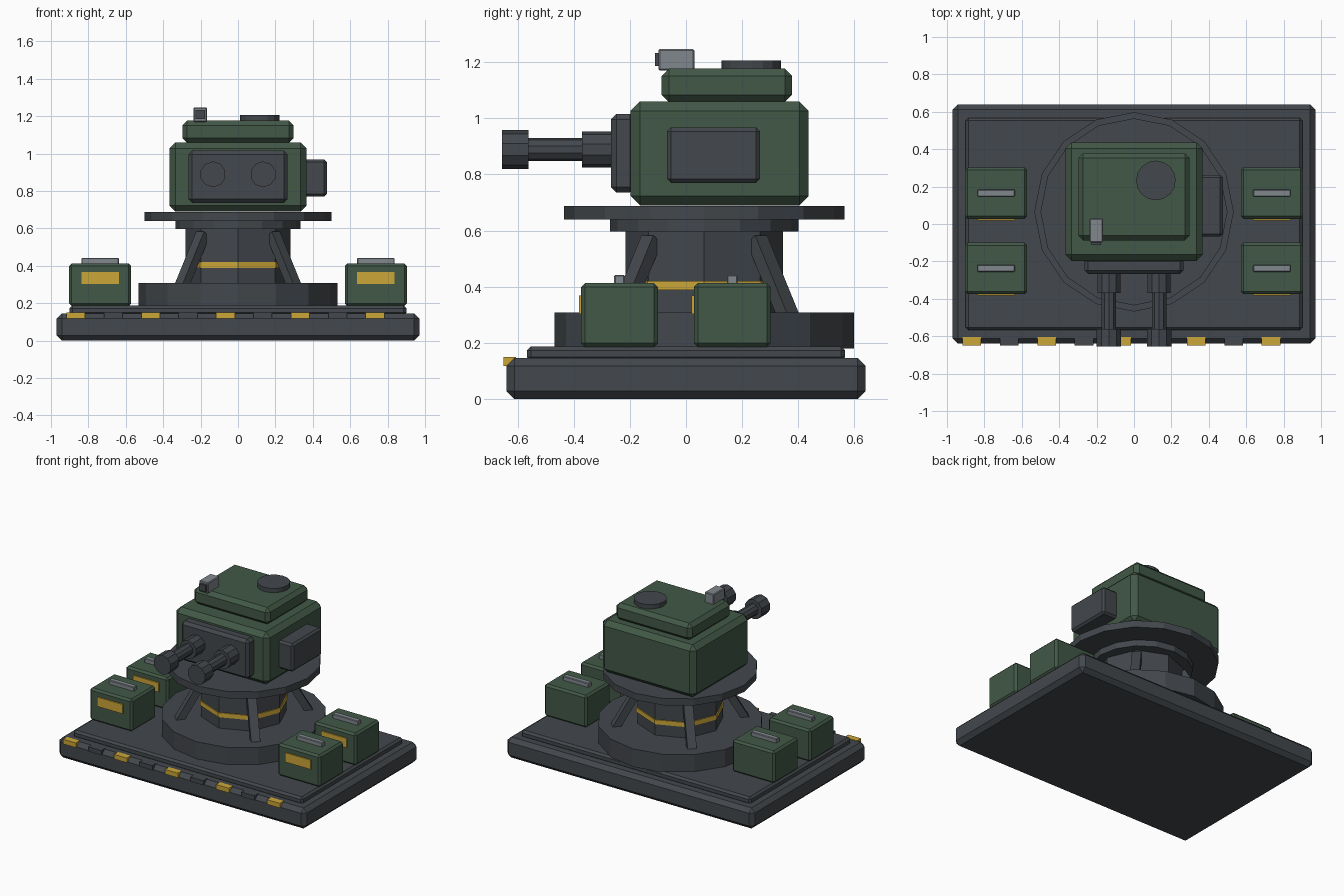
import bpy, bmesh, math
from mathutils import Matrix, Vector

cube = bpy.data.objects.get("Cube")
if cube:
    bpy.data.objects.remove(cube, do_unlink=True)


def material(name, rgb):
    m = bpy.data.materials.new(name)
    m.use_nodes = True
    m.diffuse_color = (*rgb, 1)
    m.node_tree.nodes["Principled BSDF"].inputs["Base Color"].default_value = (*rgb, 1)
    return m


DARK = material("dark gunmetal", (0.056, 0.064, 0.073))
GREEN = material("army green", (0.054, 0.098, 0.062))
YELLOW = material("hazard yellow", (0.60, 0.38, 0.04))
GREY = material("light steel", (0.22, 0.245, 0.27))


def finish(name, bm, mat, bevel=0):
    if bevel:
        bmesh.ops.bevel(bm, geom=bm.edges[:], offset=bevel, segments=1,
                        affect='EDGES', profile=0.5)
    mesh = bpy.data.meshes.new(name)
    bm.to_mesh(mesh)
    bm.free()
    mesh.materials.append(mat)
    ob = bpy.data.objects.new(name, mesh)
    bpy.context.collection.objects.link(ob)


def box(name, x, y, z, mat, bevel=0):
    """Chamfered box from (min, max) ranges."""
    bm = bmesh.new()
    bmesh.ops.create_cube(bm, size=1)
    for v in bm.verts:
        v.co = Vector([r[0] if c < 0 else r[1] for c, r in zip(v.co, (x, y, z))])
    finish(name, bm, mat, bevel)


def cylinder(name, start, end, radius, sides, mat):
    """Flat-sided cylinder between two points, along z or y."""
    a, b = Vector(start), Vector(end)
    bm = bmesh.new()
    bmesh.ops.create_cone(bm, cap_ends=True, segments=sides, radius1=radius,
                          radius2=radius, depth=(b - a).length)
    if a.y != b.y:
        bmesh.ops.rotate(bm, verts=bm.verts, matrix=Matrix.Rotation(math.pi / 2, 3, 'X'))
    bmesh.ops.translate(bm, verts=bm.verts, vec=(a + b) / 2)
    finish(name, bm, mat)


def around(centre, half):
    return (centre - half, centre + half)


# Base slab and deck
box("base_slab", (-0.97, 0.97), (-0.64, 0.64), (0, 0.146), DARK, 0.028)
box("deck_plate", (-0.90, 0.90), (-0.567, 0.567), (0.135, 0.187), DARK, 0.014)

# Alternating hazard blocks along the front edge
for i in range(9):
    yellow = i % 2 == 0
    box("hazard_block_yellow" if yellow else "hazard_block_dark",
        around(-0.867 + 0.2 * i, 0.05), (-0.65, -0.605), (0.117, 0.15),
        YELLOW if yellow else DARK)

# Pedestal and turntable
CY = 0.065
for name, z0, z1, radius, sides, mat in (
        ("pedestal_foot", 0.18, 0.308, 0.533, 16, DARK),
        ("pedestal_column", 0.30, 0.60, 0.28, 8, DARK),
        ("pedestal_band", 0.388, 0.42, 0.287, 8, YELLOW),
        ("turntable_collar", 0.596, 0.642, 0.335, 16, DARK),
        ("turntable", 0.64, 0.688, 0.50, 16, DARK)):
    cylinder(name, (0, CY, z0), (0, CY, z1), radius, sides, mat)

# Four leaning struts on the diagonals
low, high = Vector((0.43, 0, 0.285)), Vector((0.265, 0, 0.57))
lean = math.atan2(high.x - low.x, high.z - low.z)
for k in range(4):
    bm = bmesh.new()
    bmesh.ops.create_cube(bm, size=1)
    place = (Matrix.Translation((0, CY, 0))
             @ Matrix.Rotation(math.radians(45 + 90 * k), 4, 'Z')
             @ Matrix.Translation((low + high) / 2)
             @ Matrix.Rotation(lean, 4, 'Y')
             @ Matrix.Diagonal((0.05, 0.06, (high - low).length, 1)))
    bmesh.ops.transform(bm, matrix=place, verts=bm.verts)
    finish("pedestal_strut", bm, DARK)

# Turret
box("turret_body", (-0.367, 0.367), (-0.197, 0.437), (0.69, 1.06), GREEN, 0.033)
box("turret_roof", (-0.298, 0.298), (-0.087, 0.378), (1.058, 1.177), GREEN, 0.026)
box("gun_mantlet", (-0.265, 0.265), (-0.268, -0.18), (0.736, 1.016), DARK, 0.02)
box("ammo_box", (0.35, 0.475), (-0.067, 0.263), (0.77, 0.968), DARK, 0.014)
cylinder("roof_hatch", (0.117, 0.233, 1.17), (0.117, 0.233, 1.207), 0.106, 16, DARK)

# Roof sight
box("sight_housing", around(-0.202, 0.036), (-0.098, 0.03), (1.17, 1.247), GREY, 0.005)
box("sight_lens", around(-0.202, 0.026), (-0.111, -0.09), (1.186, 1.232), DARK)

# Twin guns
for x, side in ((-0.134, "right"), (0.134, "left")):
    for part, y0, y1, radius in (("sleeve", -0.37, -0.25, 0.065),
                                 ("barrel", -0.60, -0.35, 0.041),
                                 ("muzzle", -0.656, -0.562, 0.069)):
        cylinder(side + "_gun_" + part, (x, y0, 0.889), (x, y1, 0.889), radius, 10, DARK)

# Supply crates with handle and front label
for x in (-0.737, 0.737):
    for y in (-0.237, 0.165):
        box("crate", around(x, 0.166), around(y, 0.137), (0.185, 0.413), GREEN, 0.014)
        box("crate_handle", around(x, 0.1), around(y, 0.019), (0.405, 0.442), GREY, 0.004)
        box("crate_label", around(x, 0.1), (y - 0.145, y - 0.136), (0.302, 0.368), YELLOW)
